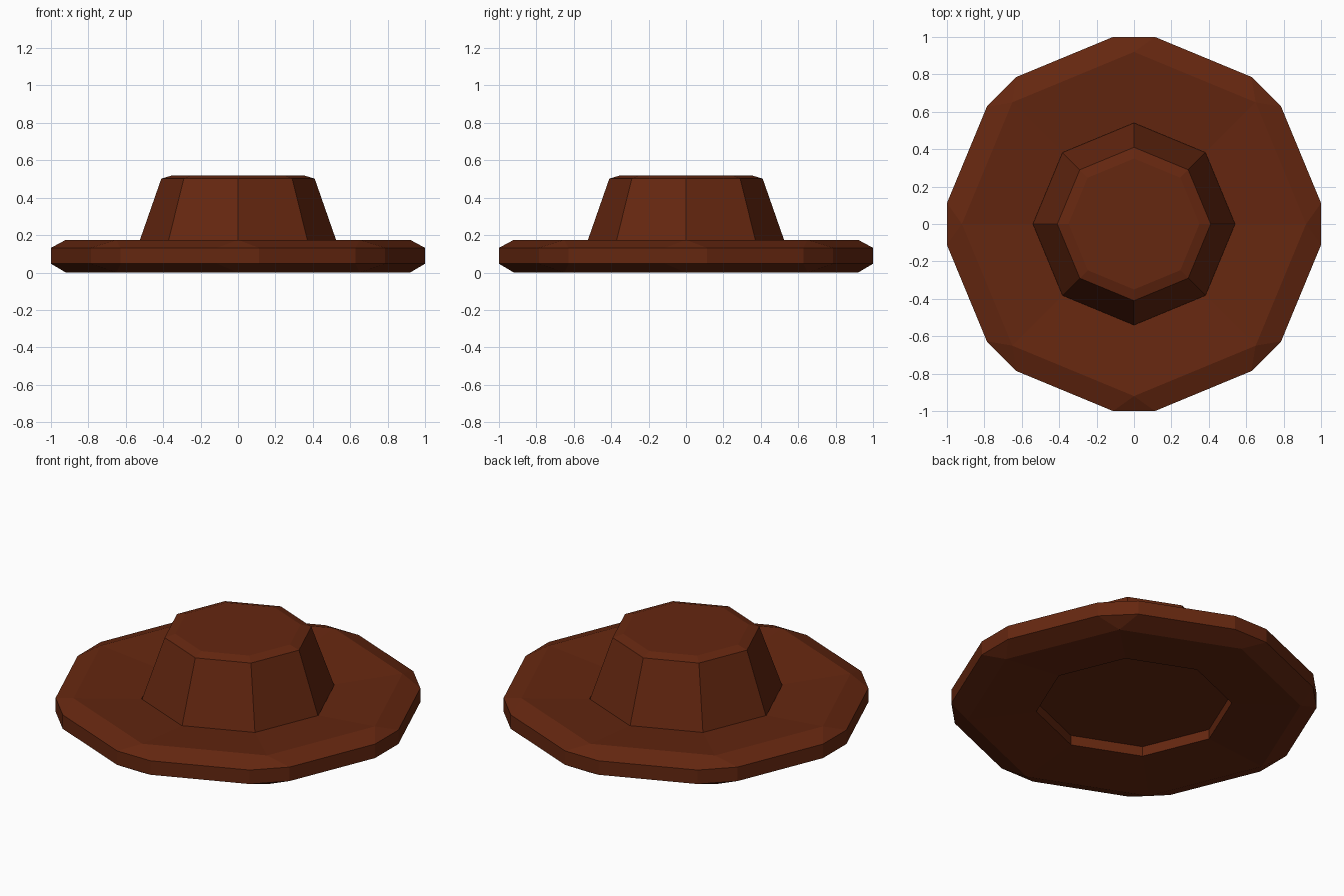
import bpy, bmesh
from math import cos, sin, pi

if "Cube" in bpy.data.objects:
    bpy.data.objects.remove(bpy.data.objects["Cube"])

leather = bpy.data.materials.new("brown_leather")
leather.diffuse_color = (0.13, 0.02, 0.005, 1)
leather.use_nodes = True
leather.node_tree.nodes["Principled BSDF"].inputs["Base Color"].default_value = leather.diffuse_color


def ring(r, z, w=0.0):
    """Octagon loop of doubled corners; w spreads each pair sideways (cut corner)."""
    pts = []
    for i in range(8):
        a = i * pi / 4
        for s in (-w, w):
            pts.append((r * cos(a) - s * sin(a), r * sin(a) + s * cos(a), z))
    return pts


def loft(name, rings, closed):
    """Bridge the loops; closed joins last to first, otherwise both ends are capped."""
    bm = bmesh.new()
    loops = [[bm.verts.new(p) for p in r] for r in rings]
    n = len(loops)
    for k in range(n if closed else n - 1):
        a, b = loops[k], loops[(k + 1) % n]
        for i in range(16):
            j = (i + 1) % 16
            bm.faces.new((a[i], a[j], b[j], b[i]))
    if not closed:
        bm.faces.new(loops[0][::-1])
        bm.faces.new(loops[-1])
    bmesh.ops.remove_doubles(bm, verts=bm.verts, dist=0.0005)
    bmesh.ops.recalc_face_normals(bm, faces=bm.faces)
    me = bpy.data.meshes.new(name)
    bm.to_mesh(me)
    bm.free()
    me.materials.append(leather)
    ob = bpy.data.objects.new(name, me)
    bpy.context.collection.objects.link(ob)
    return ob


# Brim: ring dished towards the crown, with bevelled outer rim
loft("hat_brim", [
    ring(0.54, 0.14), ring(0.92, 0.175),
    ring(1.0, 0.132, 0.112), ring(1.0, 0.047, 0.112),
    ring(0.92, 0.0), ring(0.54, 0.035),
], closed=True)

# Crown: tapered octagon with a shallow top bevel, plugging the brim hole
loft("hat_crown", [
    ring(0.552, 0.095), ring(0.41, 0.502), ring(0.35, 0.52),
], closed=False)
